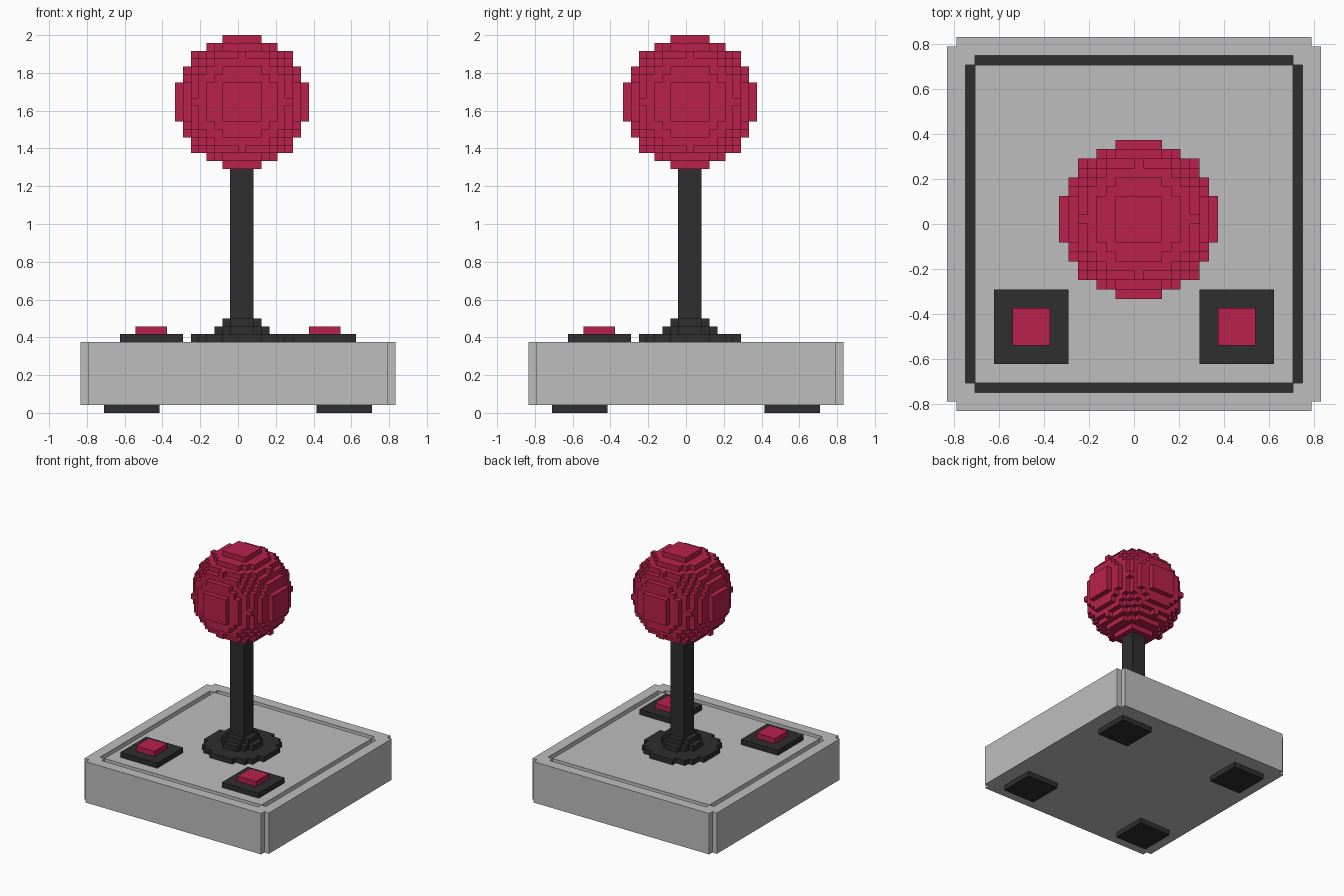
import bpy
import bmesh

V = 2 / 48  # size of one block

cube = bpy.data.objects.get("Cube")
if cube:
    bpy.data.objects.remove(cube, do_unlink=True)


def linear(c):
    c /= 255
    return c / 12.92 if c <= 0.04045 else ((c + 0.055) / 1.055) ** 2.4


def material(name, rgb):
    m = bpy.data.materials.new(name)
    m.use_nodes = True
    col = (*[linear(c) for c in rgb], 1)
    m.diffuse_color = col
    m.node_tree.nodes["Principled BSDF"].inputs["Base Color"].default_value = col
    return m


GREY = material("light grey", (190, 190, 190))
DARK = material("charcoal", (46, 46, 46))
RED = material("crimson", (184, 33, 75))


def blocks(name, mats, xs, ys, zs, filled=lambda x, y, z: True):
    """Outer skin of the grid cells whose centre passes the test."""
    lines = (xs, ys, zs)
    cells = set()
    for i in range(len(xs) - 1):
        for j in range(len(ys) - 1):
            for k in range(len(zs) - 1):
                mid = [(g[n] + g[n + 1]) / 2 for g, n in zip(lines, (i, j, k))]
                if filled(*mid):
                    cells.add((i, j, k))
    bm = bmesh.new()
    verts = {}

    def vert(key):
        if key not in verts:
            verts[key] = bm.verts.new([g[n] * V for g, n in zip(lines, key)])
        return verts[key]

    for cell in sorted(cells):
        for axis in range(3):
            for side in (0, 1):
                beside = list(cell)
                beside[axis] += 2 * side - 1
                if tuple(beside) in cells:
                    continue
                corners = []
                for u, v in ((0, 0), (1, 0), (1, 1), (0, 1)):
                    key = list(cell)
                    key[axis] += side
                    key[(axis + 1) % 3] += u
                    key[(axis + 2) % 3] += v
                    corners.append(vert(tuple(key)))
                bm.faces.new(corners if side else corners[::-1])
    mesh = bpy.data.meshes.new(name)
    bm.normal_update()
    bm.to_mesh(mesh)
    bm.free()
    for m in mats:
        mesh.materials.append(m)
    ob = bpy.data.objects.new(name, mesh)
    bpy.context.collection.objects.link(ob)
    return ob


def box(name, mat, x, y, z):
    return blocks(name, [mat], x, y, z)


def span(a, b):
    return list(range(a, b + 1))


# Base: notched upright corners and a groove around the top
def base_filled(x, y, z):
    lo, hi = sorted((abs(x), abs(y)))
    notch = lo > 19
    groove = z > 8 and 17 < hi < 18 and lo < 17
    return not (notch or groove)


steps = [-20, -19, -18, -17, 17, 18, 19, 20]
base = blocks("base", [GREY, DARK], steps, steps, [1, 8, 9], base_filled)
for f in base.data.polygons:  # dark groove floor
    if f.normal.z > 0.5 and f.center.z < 8.5 * V:
        f.material_index = 1

# Feet
for sx, xs in (("right", (-17, -10)), ("left", (10, 17))):
    for sy, ys in (("front", (-17, -10)), ("back", (10, 17))):
        box(f"{sy}_{sx}_foot", DARK, xs, ys, (0, 1))

# Buttons on their pads
for side, x in (("right", -11), ("left", 11)):
    box(f"{side}_button_pad", DARK, (x - 4, x + 4), (-15, -7), (9, 10))
    box(f"{side}_button", RED, (x - 2, x + 2), (-13, -9), (10, 11))

# Stepped round collar at the foot of the stick
for name, r, z in (("lower", 6, 9), ("middle", 3, 10), ("upper", 2, 11)):
    g = span(-r, r + 1)
    blocks(f"{name}_collar", [DARK], g, g, [z, z + 1],
           lambda x, y, z: (x - .5) ** 2 + (y - .5) ** 2 <= (r + .5) ** 2)

# Stick
box("stick", DARK, (-1, 2), (-1, 2), (12, 31))

# Ball knob
g = span(-8, 9)
blocks("ball_knob", [RED], g, g, span(31, 48),
       lambda x, y, z: (x - .5) ** 2 + (y - .5) ** 2 + (z - 39.5) ** 2 <= 8.5 ** 2)
